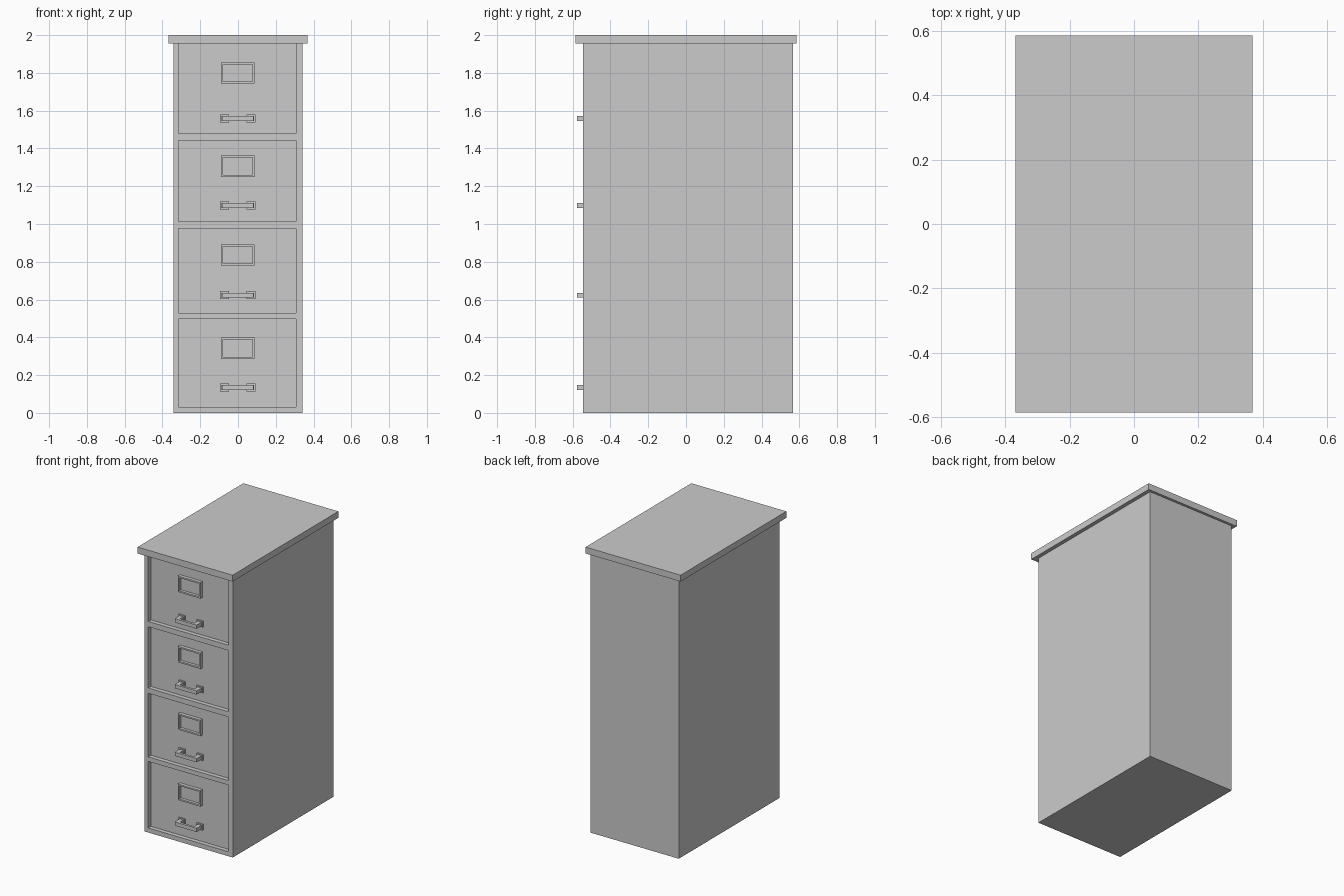
import bpy, bmesh
from mathutils import Vector

if "Cube" in bpy.data.objects:
    bpy.data.objects.remove(bpy.data.objects["Cube"])

BODY_FRONT, FACE = -0.545, -0.515      # carcass front and recessed drawer face


def add_box(bm, x0, x1, y0, y1, z0, z1):
    verts = bmesh.ops.create_cube(bm, size=1)["verts"]
    size = Vector((x1 - x0, y1 - y0, z1 - z0))
    mid = Vector((x0 + x1, y0 + y1, z0 + z1)) / 2
    for v in verts:
        v.co = v.co * size + mid


def make_object(name, bm):
    bmesh.ops.recalc_face_normals(bm, faces=bm.faces)
    mesh = bpy.data.meshes.new(name)
    bm.to_mesh(mesh)
    bm.free()
    ob = bpy.data.objects.new(name, mesh)
    bpy.context.collection.objects.link(ob)
    return ob


def boxes(name, *dims):
    bm = bmesh.new()
    for d in dims:
        add_box(bm, *d)
    return make_object(name, bm)


def label_holder(name, z):
    # plate whose front face is inset and sunk to leave a raised rim
    bm = bmesh.new()
    add_box(bm, -0.089, 0.087, FACE - 0.024, FACE, z - 0.056, z + 0.056)
    bm.normal_update()
    front = min(bm.faces, key=lambda f: f.calc_center_median().y)
    bmesh.ops.inset_region(bm, faces=[front], thickness=0.015)
    sunk = bmesh.ops.extrude_face_region(bm, geom=[front])["geom"]
    bmesh.ops.translate(bm, vec=(0, 0.02, 0),
                        verts=[v for v in sunk if isinstance(v, bmesh.types.BMVert)])
    if front.is_valid:
        bmesh.ops.delete(bm, geom=[front], context="FACES_ONLY")
    return make_object(name, bm)


def handle(name, z):
    # front bar, two posts and two mounting plates
    parts = [(-0.086, 0.083, -0.577, -0.56, z - 0.013, z + 0.013)]
    for s in (-1, 1):
        a, b = sorted((s * 0.085 - 0.0015, s * 0.056 - 0.0015))
        parts.append((a, b, -0.562, FACE, z - 0.013, z + 0.013))
        a, b = sorted((s * 0.094 - 0.0015, s * 0.046 - 0.0015))
        parts.append((a, b, FACE - 0.008, FACE, z - 0.021, z + 0.021))
    return boxes(name, *parts)


# Carcass and overhanging top
carcass = boxes("carcass", (-0.341, 0.341, BODY_FRONT, 0.567, 0, 1.955))
boxes("top_slab", (-0.368, 0.368, -0.585, 0.585, 1.955, 2.0))

# Drawers: bottom, top, label height, handle height
drawers = [(0.032, 0.498, 0.342, 0.135),
           (0.53, 0.975, 0.835, 0.623),
           (1.012, 1.441, 1.306, 1.097),
           (1.478, 1.955, 1.799, 1.558)]
X0, X1 = -0.314, 0.308

# Openings cut into the carcass front
cutter = boxes("opening_cutter", *[
    (X0, X1, -0.7, FACE + 0.015, lo, hi + (0.1 if hi > 1.9 else 0))
    for lo, hi, _, _ in drawers])
cutter.hide_render = True
cutter.hide_viewport = True
mod = carcass.modifiers.new("openings", "BOOLEAN")
mod.object = cutter
mod.operation = "DIFFERENCE"
mod.solver = "EXACT"

# Drawer fronts with hardware
for i, (lo, hi, zl, zh) in enumerate(drawers, 1):
    boxes(f"drawer_front_{i}", (X0, X1, FACE, FACE + 0.015, lo, hi))
    label_holder(f"label_holder_{i}", zl)
    handle(f"handle_{i}", zh)
